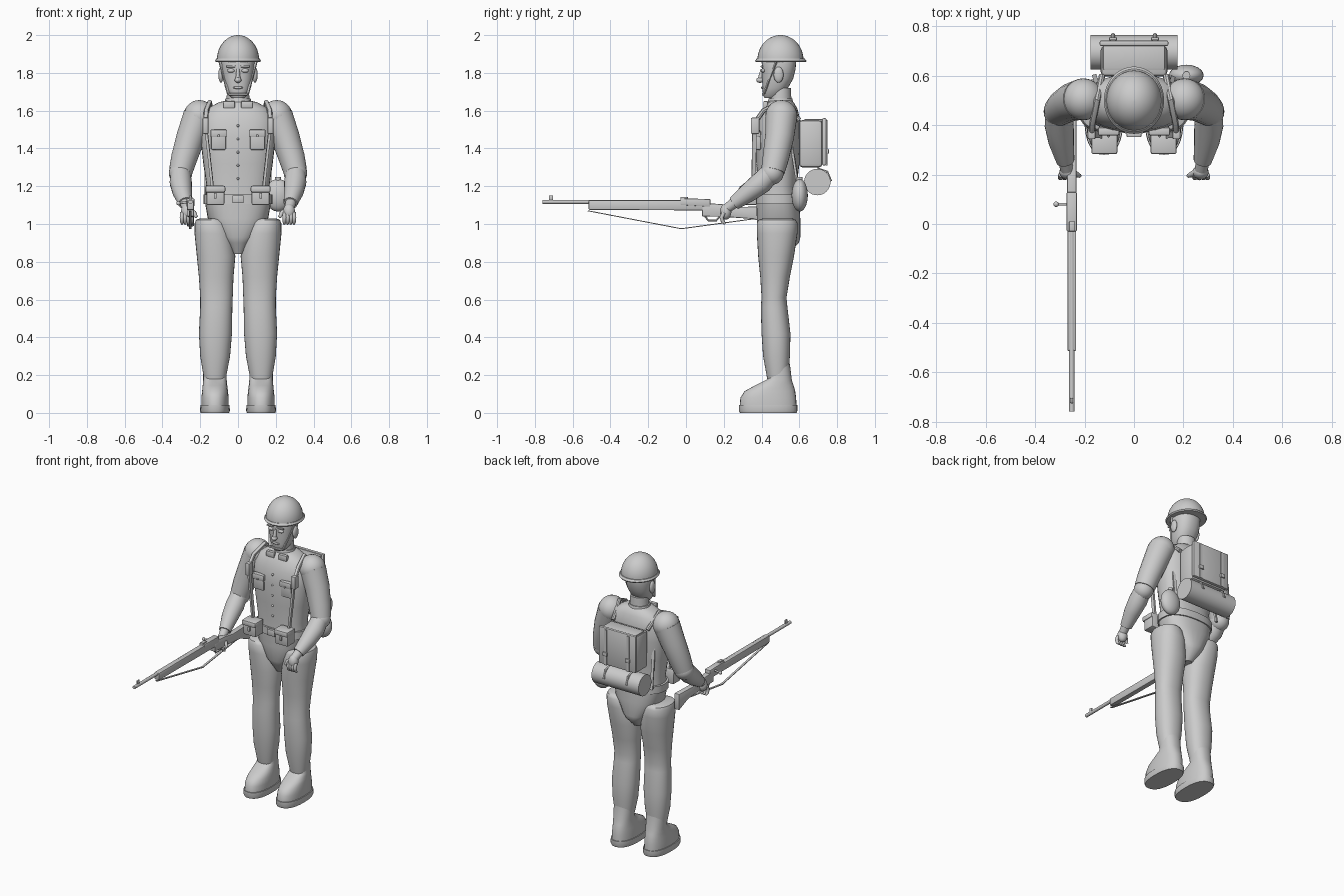
import bpy, bmesh, math
from mathutils import Vector, Quaternion

cube = bpy.data.objects.get("Cube")
if cube:
    bpy.data.objects.remove(cube, do_unlink=True)

grey = bpy.data.materials.new("plain grey")
grey.use_nodes = True
colour = (0.6, 0.6, 0.6, 1)
grey.diffuse_color = colour
grey.node_tree.nodes["Principled BSDF"].inputs["Base Color"].default_value = colour
parts = []


def finish(name, bm, mirror=False):
    bmesh.ops.recalc_face_normals(bm, faces=bm.faces)
    mesh = bpy.data.meshes.new(name)
    bm.to_mesh(mesh)
    bm.free()
    mesh.materials.append(grey)
    ob = bpy.data.objects.new(name, mesh)
    bpy.context.collection.objects.link(ob)
    if mirror:
        ob.modifiers.new("Mirror", "MIRROR")
    parts.append(ob)
    return ob


def skin_rings(bm, rings):
    rows = [[bm.verts.new(p) for p in ring] for ring in rings]
    n = len(rows[0])
    for a, b in zip(rows, rows[1:]):
        for i in range(n):
            j = (i + 1) % n
            bm.faces.new((a[i], a[j], b[j], b[i]))
    bm.faces.new(rows[0][::-1])
    bm.faces.new(rows[-1])


def loft(name, sections, mirror=False, power=2.0, tilt=0.0, n=32):
    """Stack of rounded sections: z, x from, x to, y from, y to; tilt slopes the last one."""
    rings = []
    for z, x0, x1, y0, y1 in sections:
        slope = tilt if z == sections[-1][0] else 0
        ring = []
        for i in range(n):
            a = math.tau * i / n
            c, s = (math.copysign(abs(f) ** (2 / power), f) for f in (math.cos(a), math.sin(a)))
            ring.append(((x0 + x1 + (x1 - x0) * c) / 2, (y0 + y1 + (y1 - y0) * s) / 2,
                         z + slope * (y1 - y0) * s / 2))
        rings.append(ring)
    bm = bmesh.new()
    skin_rings(bm, rings)
    return finish(name, bm, mirror)


def body(name, sections, **kw):
    """Loft that is symmetric about the middle: z, half width, y from, y to."""
    return loft(name, [(z, -w, w, y0, y1) for z, w, y0, y1 in sections], **kw)


def tube(name, points, radii, mirror=False, n=20):
    pts = [Vector(p) for p in points]
    if not isinstance(radii, (list, tuple)):
        radii = [radii] * len(pts)
    last, q, rings = Vector((0, 0, 1)), Quaternion(), []
    for i, p in enumerate(pts):
        t = (pts[min(i + 1, len(pts) - 1)] - pts[max(i - 1, 0)]).normalized()
        q = last.rotation_difference(t) @ q
        last = t
        rings.append([p + q @ Vector((math.cos(math.tau * k / n), math.sin(math.tau * k / n), 0)) * radii[i]
                      for k in range(n)])
    bm = bmesh.new()
    skin_rings(bm, rings)
    return finish(name, bm, mirror)


def box(name, centre, size, bevel=0.0, mirror=False, turn=None):
    bm = bmesh.new()
    bmesh.ops.create_cube(bm, size=1)
    for v in bm.verts:
        v.co = Vector(a * b for a, b in zip(v.co, size))
    if bevel:
        bmesh.ops.bevel(bm, geom=bm.edges[:], offset=bevel, segments=2, profile=0.5, affect='EDGES')
    for v in bm.verts:
        v.co = (turn @ v.co if turn else v.co) + Vector(centre)
    return finish(name, bm, mirror)


def strap(name, a, b, width, thick, mirror=False):
    a, b = Vector(a), Vector(b)
    d = b - a
    return box(name, (a + b) / 2, (width, thick, d.length), 0, mirror, d.to_track_quat('Z', 'Y'))


def ball(name, centre, radii, mirror=False):
    bm = bmesh.new()
    bmesh.ops.create_uvsphere(bm, u_segments=24, v_segments=14, radius=1)
    for v in bm.verts:
        v.co = Vector(a * b for a, b in zip(v.co, radii)) + Vector(centre)
    return finish(name, bm, mirror)


def plank(name, outline, x, width):
    """Side outline of y, z points given a width along x."""
    bm = bmesh.new()
    face = bm.faces.new([bm.verts.new((x - width / 2, y, z)) for y, z in outline])
    moved = bmesh.ops.extrude_face_region(bm, geom=[face])["geom"]
    bmesh.ops.translate(bm, vec=(width, 0, 0), verts=[g for g in moved if isinstance(g, bmesh.types.BMVert)])
    bmesh.ops.bevel(bm, geom=bm.edges[:], offset=0.006, segments=2, profile=0.5, affect='EDGES')
    return finish(name, bm)


# Boots and legs
loft("sole", [(0, .047, .197, .285, .585), (.012, .043, .201, .28, .59), (.042, .045, .199, .28, .59)], True, 2.4)
loft("boot", [(.042, .05, .194, .285, .585), (.08, .05, .194, .288, .583), (.115, .053, .19, .31, .578),
              (.145, .057, .187, .365, .57), (.175, .06, .184, .425, .56), (.22, .06, .184, .435, .55)],
     True, 2.3, tilt=.7)
loft("leg", [(.18, .065, .18, .43, .54), (.3, .042, .2, .408, .55), (.42, .032, .207, .4, .553),
             (.56, .03, .2, .396, .537), (.61, .028, .2, .4, .532), (.72, .024, .207, .393, .55),
             (.83, .014, .218, .382, .572), (.95, .03, .23, .375, .59), (1.005, .055, .229, .375, .59),
             (1.022, .07, .222, .385, .58), (1.03, .09, .2, .41, .56)], True, 2.2)

# Trunk
body("pelvis", [(.84, .03, .43, .54), (.9, .07, .395, .598), (.93, .095, .38, .605),
                (1.03, .16, .375, .605), (1.12, .176, .372, .6)], power=2.4)
body("tunic", [(1.1, .172, .375, .598), (1.2, .166, .38, .587), (1.32, .184, .372, .6), (1.46, .2, .37, .605),
               (1.55, .195, .38, .605), (1.61, .165, .408, .59), (1.645, .1, .43, .57), (1.655, .06, .45, .555)],
     power=2.4)
body("belt", [(1.105, .182, .366, .608), (1.155, .182, .366, .608)], power=2.4)
box("buckle", (0, .362, 1.131), (.06, .02, .042), .004)
for k in range(5):
    ball("button", (0, .373, 1.24 + .07 * k), (.007, .008, .007))
box("breast_pocket", (.103, .382, 1.443), (.078, .03, .1), .006, True)
box("pocket_flap", (.103, .375, 1.48), (.086, .032, .04), .006, True)
ball("pocket_button", (.103, .357, 1.468), (.006, .006, .006), True)

# Neck, head and face
body("neck", [(1.62, .062, .44, .56), (1.72, .058, .445, .555)])
body("collar", [(1.63, .074, .43, .57), (1.665, .067, .437, .563)])
box("collar_tab", (.047, .422, 1.632), (.062, .025, .038), .006, True)
body("head", [(1.668, .035, .415, .48), (1.685, .052, .407, .51), (1.72, .068, .405, .54), (1.77, .08, .403, .568),
              (1.82, .086, .402, .58), (1.88, .088, .4, .585), (1.9, .08, .41, .575)], power=2.3)
ball("ear", (.09, .49, 1.79), (.014, .026, .042), True)
ball("nose_tip", (0, .392, 1.762), (.018, .02, .015))
tube("nose", [(0, .403, 1.82), (0, .392, 1.762)], [.008, .014], n=12)
ball("eye", (.037, .408, 1.812), (.02, .012, .011), True)
box("brow", (.038, .402, 1.834), (.05, .014, .01), .004, True)
ball("lips", (0, .407, 1.722), (.028, .01, .007))
strap("chin_strap", (.098, .48, 1.865), (.052, .412, 1.69), .012, .008, True)
box("chin_strap_front", (0, .408, 1.687), (.104, .012, .012), .003)

# Helmet
body("helmet_brim", [(1.857, .117, .37, .634), (1.864, .122, .365, .638), (1.876, .115, .375, .628)])
dome = [math.radians(a) for a in range(0, 89, 8)] + [math.radians(89)]
body("helmet", [(1.868 + .132 * math.sin(a), .112 * math.cos(a), .5 - .122 * math.cos(a), .5 + .122 * math.cos(a))
                for a in dome])

# Arms and hands
ball("shoulder", (.205, .505, 1.572), (.083, .085, .084), True)
tube("upper_arm", [(.208, .505, 1.57), (.25, .495, 1.46), (.285, .475, 1.35), (.303, .46, 1.28)],
     [.084, .077, .07, .063], True)
ball("elbow", (.304, .455, 1.27), (.062, .062, .062), True)
tube("forearm", [(.305, .46, 1.285), (.303, .4, 1.22), (.295, .335, 1.17), (.278, .255, 1.11)],
     [.052, .059, .052, .037], True)
tube("wrist", [(.28, .26, 1.115), (.272, .22, 1.085)], [.029, .026], True)
ball("palm", (.27, .21, 1.065), (.032, .03, .042), True)
for k in range(4):
    x = .245 + .017 * k
    tube("finger", [(x, .2, 1.06), (x + .002, .188, 1.035), (x + .001, .195, 1.012), (x, .208, 1.0)],
         [.011, .011, .01, .006], True, 10)
tube("thumb", [(.255, .215, 1.075), (.232, .2, 1.06), (.22, .195, 1.035)], [.012, .012, .008], True, 10)

# Webbing and pouches
box("ammo_pouch", (.12, .335, 1.148), (.095, .08, .095), .008, True)
box("pouch_flap", (.12, .328, 1.185), (.105, .09, .035), .008, True)
box("pouch_stud", (.12, .29, 1.15), (.014, .012, .03), .003, True)
strap("front_strap", (.172, .362, 1.53), (.135, .358, 1.19), .022, .014, True)
box("strap_pad", (.172, .366, 1.52), (.032, .045, .085), .006, True)
tube("shoulder_strap", [(.172, .36, 1.53), (.168, .41, 1.6), (.15, .5, 1.645), (.13, .6, 1.55)], .013, True, 8)
strap("rear_strap", (.15, .56, 1.42), (.16, .6, 1.15), .018, .012, True)

# Canteen
ball("canteen", (.212, .602, 1.152), (.07, .043, .086))
tube("canteen_cap", [(.212, .602, 1.22), (.212, .602, 1.25)], .016)

# Pack and bedroll
box("pack", (0, .66, 1.425), (.27, .125, .25), .018)
box("pack_flap", (0, .732, 1.435), (.278, .022, .25), .006)
box("pack_lid", (0, .675, 1.548), (.25, .1, .014), .005)
for x in (-.085, .085):
    box("pack_strap", (x, .744, 1.43), (.02, .008, .24))
    box("pack_buckle", (x, .75, 1.385), (.032, .012, .026), .003)
    tube("bedroll_strap", [(x, .695, 1.29), (x, .745, 1.275), (x, .765, 1.225)], .009, n=8)
tube("bedroll", [(-.177, .695, 1.222), (.177, .695, 1.222)], .07, n=32)

# Rifle
RX = -.252
plank("rifle_forestock", [(-.515, 1.075), (-.515, 1.125), (.1, 1.125), (.1, 1.072)], RX, .036)
plank("rifle_receiver", [(-.03, 1.1), (-.03, 1.136), (.13, 1.132), (.13, 1.09)], RX, .042)
plank("rifle_butt", [(.085, 1.04), (.085, 1.112), (.19, 1.105), (.28, 1.09), (.46, 1.095),
                     (.46, .985), (.36, 1.026), (.2, 1.038)], RX, .038)
tube("rifle_barrel", [(RX, -.76, 1.117), (RX, 0, 1.117)], .011, n=16)
box("front_sight", (RX, -.715, 1.138), (.01, .022, .025), .003)
box("rear_sight", (RX, -.01, 1.138), (.022, .04, .012), .003)
tube("bolt_handle", [(RX, .08, 1.118), (-.312, .08, 1.11)], .006, n=10)
ball("bolt_knob", (-.315, .08, 1.11), (.011, .011, .011))
tube("trigger_guard", [(RX, .1, 1.04), (RX, .12, 1.018), (RX, .16, 1.018), (RX, .18, 1.04)], .005, n=8)
for a, b in (((RX, -.52, 1.07), (RX, -.025, .975)), ((RX, -.025, .975), (RX, .38, 1.03))):
    strap("rifle_sling", a, b, .014, .005)

# Smooth shading with crisp edges
bpy.ops.object.select_all(action='DESELECT')
for ob in parts:
    ob.select_set(True)
bpy.context.view_layer.objects.active = parts[0]
bpy.ops.object.shade_smooth_by_angle(angle=math.radians(40))
